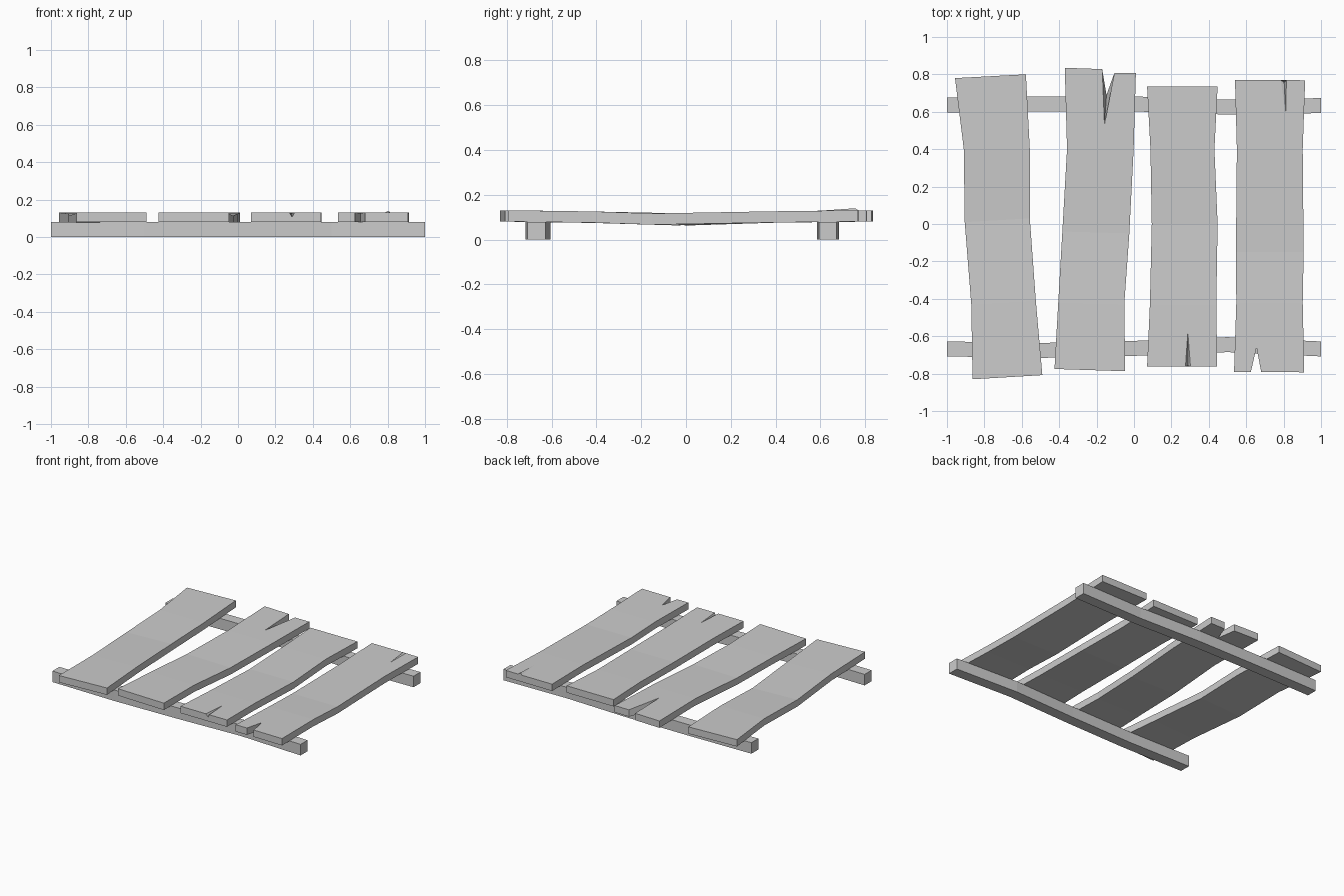
import bpy, bmesh

if "Cube" in bpy.data.objects:
    bpy.data.objects.remove(bpy.data.objects["Cube"])

THICK = 0.05


def finish(bm, name):
    bmesh.ops.recalc_face_normals(bm, faces=bm.faces[:])
    me = bpy.data.meshes.new(name)
    bm.to_mesh(me)
    bm.free()
    bpy.context.collection.objects.link(bpy.data.objects.new(name, me))


def rail(name, stations, width=0.08, height=0.08):
    # square bar swept through slightly wandering (x, y) stations
    bm = bmesh.new()
    rings = []
    for x, y in stations:
        rings.append([bm.verts.new((x, y + dy * width / 2, z))
                      for dy, z in ((-1, 0), (1, 0), (1, height), (-1, height))])
    for a, b in zip(rings, rings[1:]):
        for i in range(4):
            j = (i + 1) % 4
            bm.faces.new((a[i], a[j], b[j], b[i]))
    bm.faces.new(rings[0])
    bm.faces.new(rings[-1])
    finish(bm, name)


def plank(name, left, right, sag, front=None, back=None):
    # left/right: five (x, y) edge points from front to back.
    # front/back: end damage as (kind, left pt, tip, right pt, extra), left to right.
    # "split" goes through the board (extra = lower tip), "crack" stays on top (extra = valley point)
    bm = bmesh.new()
    tops = [0.131, 0.131 - sag * 0.35, 0.131 - sag, 0.131 - sag * 0.3, 0.131]

    def side(pts, dz):
        return [bm.verts.new((x, y, z - dz)) for (x, y), z in zip(pts, tops)]

    lt, rt, lb, rb = side(left, 0), side(right, 0), side(left, THICK), side(right, THICK)

    def height(y, end):
        a, b = (0, 1) if end == 0 else (4, 3)
        y0, y1 = left[a][1], left[b][1]
        t = min(max((y - y0) / (y1 - y0), 0), 1)
        return tops[a] + (tops[b] - tops[a]) * t

    for end, nxt, cut in ((0, 1, front), (4, 3, back)):
        top_mid, bot_mid = [], []
        if cut:
            kind, p, tip, q, extra = cut
            top_mid = [bm.verts.new((x, y, height(y, end))) for x, y in (p, tip, q)]
            if kind == "split":
                bot_mid = [bm.verts.new((x, y, height(y, end) - THICK)) for x, y in (p, extra, q)]
        bm.faces.new([lt[end]] + top_mid + [rt[end], rt[nxt], lt[nxt]])
        bm.faces.new([lb[end]] + bot_mid + [rb[end], rb[nxt], lb[nxt]])
        # end grain walls
        if cut and kind == "crack":
            a, t, b = top_mid
            g = bm.verts.new(extra)
            bm.faces.new((a, t, g))
            bm.faces.new((t, b, g))
            bm.faces.new((lt[end], a, g, b, rt[end], rb[end], lb[end]))
        else:
            up = [lt[end]] + top_mid + [rt[end]]
            lo = [lb[end]] + bot_mid + [rb[end]]
            for i in range(len(up) - 1):
                bm.faces.new((up[i], up[i + 1], lo[i + 1], lo[i]))
    # middle panels and long sides
    for i in range(4):
        if i in (1, 2):
            bm.faces.new((lt[i], rt[i], rt[i + 1], lt[i + 1]))
            bm.faces.new((lb[i], rb[i], rb[i + 1], lb[i + 1]))
        bm.faces.new((lt[i], lt[i + 1], lb[i + 1], lb[i]))
        bm.faces.new((rt[i], rt[i + 1], rb[i + 1], rb[i]))
    finish(bm, name)


# Support rails
rail("back_rail", [(-1, 0.635), (-0.5, 0.642), (0, 0.642), (0.5, 0.625), (1, 0.633)])
rail("front_rail", [(-1, -0.668), (-0.5, -0.676), (0, -0.665), (0.5, -0.645), (1, -0.668)])

# Deck planks, left to right
plank("plank_1",
      [(-0.863, -0.83), (-0.87, -0.43), (-0.905, 0.01), (-0.91, 0.4), (-0.957, 0.78)],
      [(-0.49, -0.808), (-0.525, -0.41), (-0.557, 0.03), (-0.557, 0.4), (-0.578, 0.80)], 0.017)
plank("plank_2",
      [(-0.425, -0.775), (-0.405, -0.42), (-0.383, -0.04), (-0.358, 0.4), (-0.37, 0.835)],
      [(-0.047, -0.787), (-0.052, -0.43), (-0.025, -0.05), (-0.002, 0.4), (0.01, 0.806)], 0.017,
      back=("split", (-0.17, 0.828), (-0.158, 0.53), (-0.105, 0.807), (-0.147, 0.69)))
plank("plank_3",
      [(0.07, -0.763), (0.085, -0.43), (0.095, 0.0), (0.088, 0.4), (0.07, 0.735)],
      [(0.445, -0.763), (0.44, -0.43), (0.447, 0.0), (0.43, 0.4), (0.447, 0.735)], 0.014,
      front=("crack", (0.275, -0.763), (0.288, -0.58), (0.302, -0.763), (0.289, -0.757, 0.107)))
plank("plank_4",
      [(0.535, -0.79), (0.547, -0.42), (0.545, -0.15), (0.55, 0.4), (0.54, 0.77)],
      [(0.91, -0.793), (0.902, -0.42), (0.907, -0.15), (0.902, 0.4), (0.915, 0.768)], 0.014,
      front=("split", (0.625, -0.79), (0.655, -0.66), (0.68, -0.79), (0.655, -0.66)),
      back=("crack", (0.785, 0.77), (0.811, 0.59), (0.815, 0.77), (0.803, 0.755, 0.14)))
